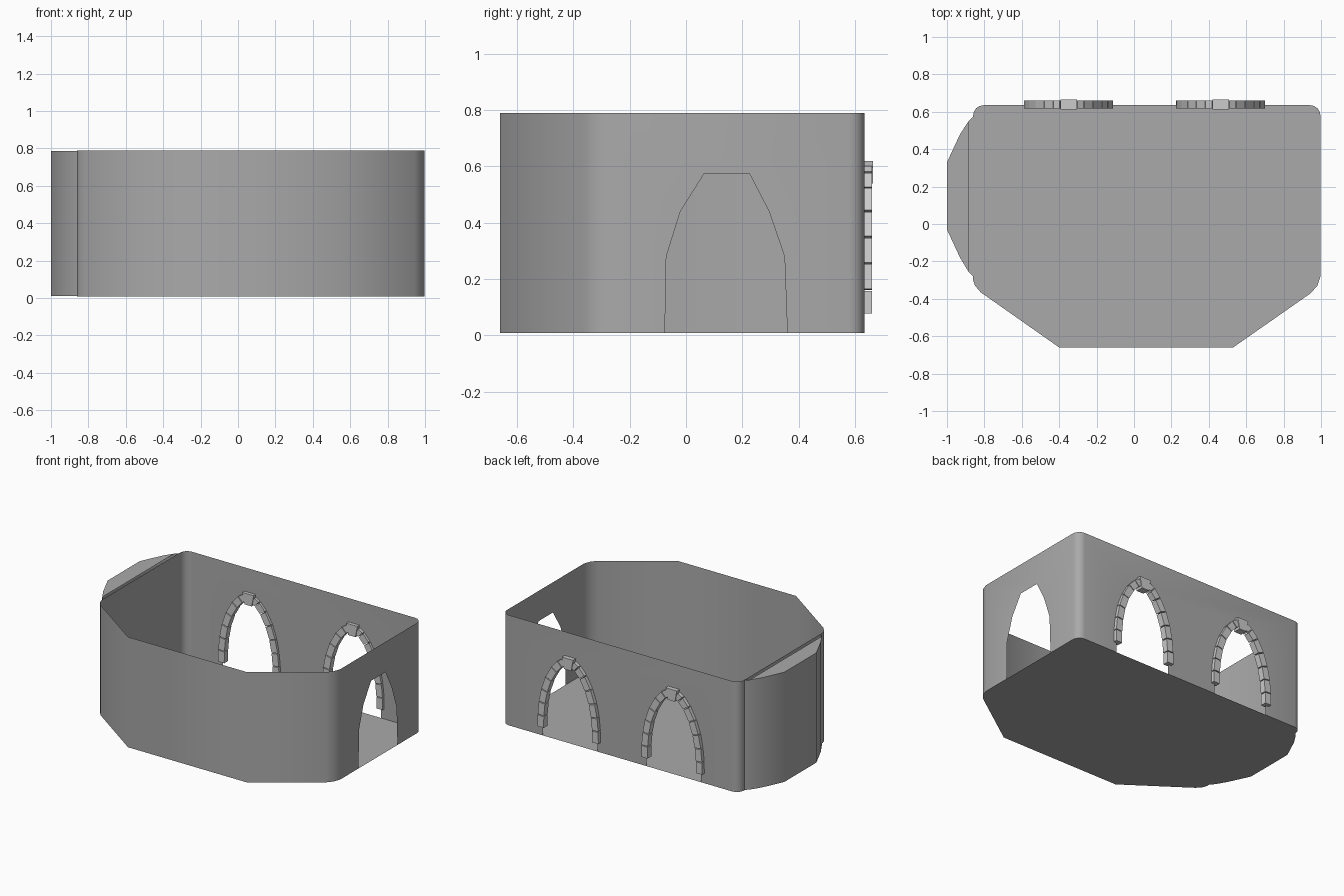
import bpy, bmesh, math
from mathutils import Vector

if "Cube" in bpy.data.objects:
    bpy.data.objects.remove(bpy.data.objects["Cube"])

Z0, Z1 = 0.008, 0.789


def grey(name, v):
    mat = bpy.data.materials.new(name)
    mat.diffuse_color = (v, v, v, 1)
    mat.use_nodes = True
    mat.node_tree.nodes["Principled BSDF"].inputs["Base Color"].default_value = mat.diffuse_color
    return mat


PLASTER = grey("plaster", 0.4)
STONE = grey("stone", 0.53)


def finish(name, bm, smooth=True, mat=PLASTER):
    bmesh.ops.remove_doubles(bm, verts=bm.verts, dist=0.0005)
    mesh = bpy.data.meshes.new(name)
    bm.to_mesh(mesh)
    bm.free()
    mesh.materials.append(mat)
    ob = bpy.data.objects.new(name, mesh)
    bpy.context.collection.objects.link(ob)
    if smooth:
        bpy.ops.object.select_all(action='DESELECT')
        ob.select_set(True)
        bpy.context.view_layer.objects.active = ob
        bpy.ops.object.shade_smooth_by_angle(angle=math.radians(50))
    return ob


def face(bm, pts):
    return bm.faces.new([bm.verts.new(p) for p in pts])


def wall(bm, a, b, z0, z1, openings=()):
    """Upright sheet from a to b; each opening is a (distance, height) notch."""
    a, b = Vector(a), Vector(b)
    d = (b - a).normalized()
    prof = [(0, z0)] + [p for o in openings for p in o] + [((b - a).length, z0)]
    pts = [(*(a + d * s), z) for s, z in prof]
    face(bm, pts + [(*b, z1), (*a, z1)])


def fillet(cx, cy, r, start, n=4):
    return [(cx + r * math.cos(math.radians(start + 90 * i / n)),
             cy + r * math.sin(math.radians(start + 90 * i / n))) for i in range(n + 1)]


# Half centre line of the stone arches: (half width, height)
HALF = [(0.214, 0.074), (0.213, 0.160), (0.204, 0.252), (0.186, 0.343),
        (0.155, 0.432), (0.110, 0.512), (0.066, 0.562), (0.032, 0.583)]
ARCH_X = (0.463, -0.35)

# Room shell: counter-clockwise plan with rounded back corners
front = [(-0.86, -0.30), (-0.85, -0.33), (-0.82, -0.365), (-0.40, -0.66),
         (0.53, -0.66), (0.945, -0.37), (0.98, -0.33), (0.997, -0.28)]
back_right = fillet(0.942, 0.58, 0.055, 0)
back_left = fillet(-0.805, 0.58, 0.055, 90)
plan = front + back_right + back_left
i_side = len(front) - 1
i_back = len(front) + len(back_right) - 1

door = [(-0.075, Z0), (-0.07, 0.28), (-0.02, 0.44), (0.065, 0.575),
        (0.225, 0.575), (0.295, 0.44), (0.35, 0.28), (0.36, Z0)]
door = [(y - plan[i_side][1], z) for y, z in door]
arches = []
for cx in ARCH_X:
    c = plan[i_back][0] - cx
    up = [(-0.214, Z0)] + [(-w, z) for w, z in HALF]
    arches.append([(c + s, z) for s, z in up] + [(c - s, z) for s, z in reversed(up)])

bm = bmesh.new()
for i, p in enumerate(plan):
    holes = [door] if i == i_side else arches if i == i_back else ()
    wall(bm, p, plan[(i + 1) % len(plan)], Z0, Z1, holes)
finish("room_walls", bm)

bm = bmesh.new()
face(bm, [(x, y, Z0) for x, y in plan])
finish("floor", bm, False)

# Bay on the left side with its own lid and base
bay = [(-0.86, 0.575), (-0.885, 0.55), (-0.93, 0.48), (-1, 0.33),
       (-1, -0.03), (-0.93, -0.18), (-0.885, -0.255), (-0.86, -0.28)]
B0, B1 = 0.010, 0.787
bm = bmesh.new()
for a, b in zip(bay, bay[1:]):
    wall(bm, b, a, B0, B1)
bmesh.ops.reverse_faces(bm, faces=bm.faces)
finish("bay_wall", bm)
bm = bmesh.new()
face(bm, [(x, y, B1) for x, y in bay[1:-1]])
face(bm, [(x, y, B0) for x, y in bay])
finish("bay_lid_and_base", bm, False)


def block(bm, outline, y0, y1):
    """Stone block: an xz outline extruded along y."""
    f = face(bm, [(x, y0, z) for x, z in outline])
    ext = bmesh.ops.extrude_face_region(bm, geom=[f])
    bmesh.ops.translate(bm, vec=(0, y1 - y0, 0),
                        verts=[v for v in ext["geom"] if isinstance(v, bmesh.types.BMVert)])
    # extruding drops the first cap; close it again
    bmesh.ops.holes_fill(bm, edges=[e for e in bm.edges if e.is_boundary], sides=4)


# Arch stones: tapered blocks along the centre line, plus a keystone
T, GAP = 0.024, 0.003
for n, cx in enumerate(ARCH_X):
    bm = bmesh.new()
    pts = [Vector(p) for p in HALF]
    norms = []
    for i in range(len(pts)):
        d = (pts[min(i + 1, len(pts) - 1)] - pts[max(i - 1, 0)]).normalized()
        norms.append(Vector((d.y, -d.x)))
    for i in range(len(pts) - 1):
        g = (pts[i + 1] - pts[i]).normalized() * GAP
        a, b = pts[i] + g, pts[i + 1] - g
        quad = [a - norms[i] * T, a + norms[i] * T, b + norms[i + 1] * T, b - norms[i + 1] * T]
        for s in (1, -1):
            block(bm, [(cx + s * q.x, q.y) for q in quad], 0.617, 0.66)
    block(bm, [(cx - 0.028, 0.54), (cx + 0.028, 0.54), (cx + 0.044, 0.62), (cx - 0.044, 0.62)],
          0.612, 0.665)
    bmesh.ops.recalc_face_normals(bm, faces=bm.faces)
    finish(f"arch_stones_{n + 1}", bm, False, STONE)
